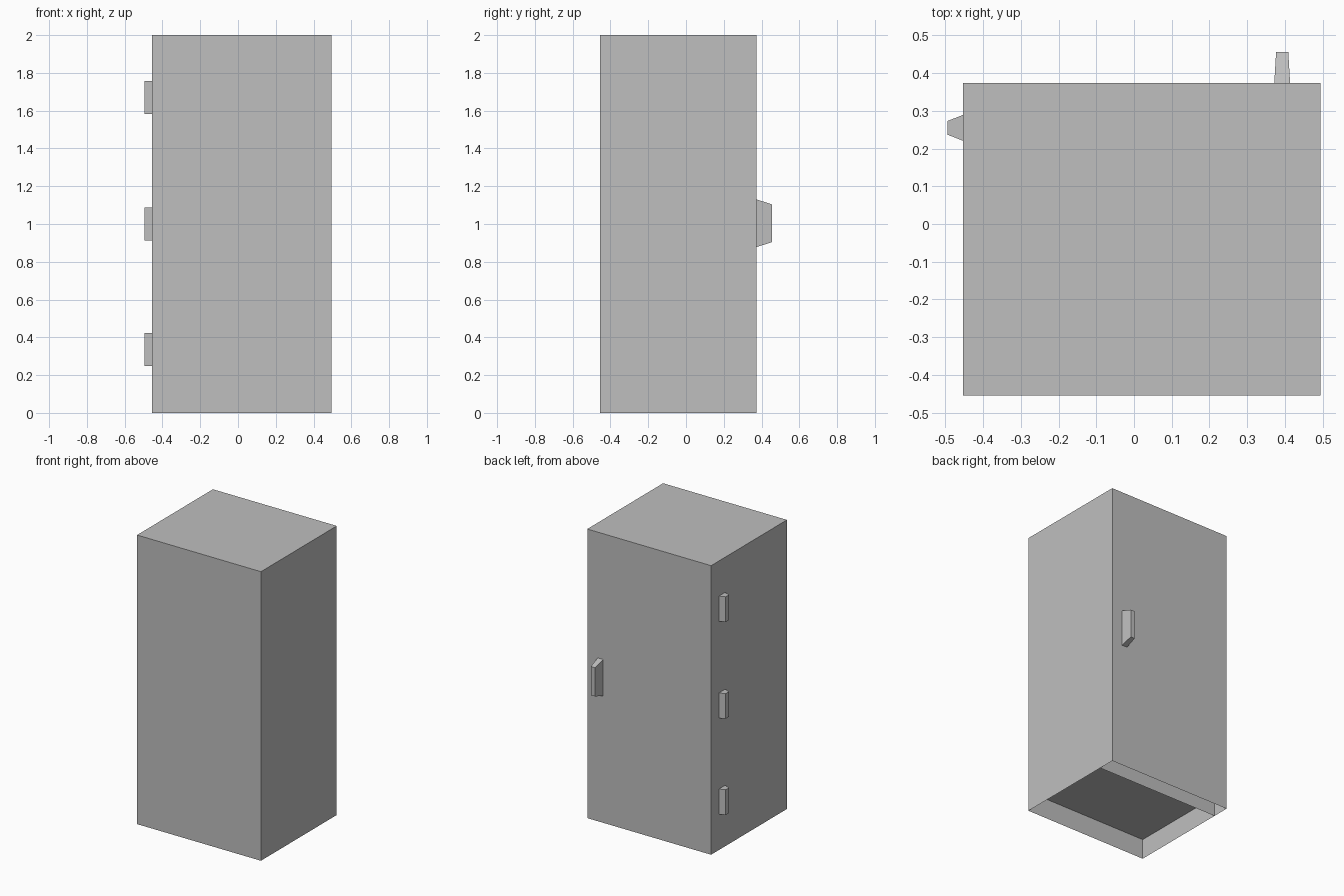
import bpy, bmesh
from mathutils import Vector

default = bpy.data.objects.get("Cube")
if default:
    bpy.data.objects.remove(default, do_unlink=True)

grey = bpy.data.materials.new("light_grey")
grey.use_nodes = True
colour = (0.52, 0.52, 0.52, 1)
grey.diffuse_color = colour
grey.node_tree.nodes["Principled BSDF"].inputs["Base Color"].default_value = colour

LEFT, RIGHT = 0.494, -0.454
FRONT, JOINT, BACK = -0.455, 0.255, 0.374
HEIGHT, FLOOR = 2.0, 0.14


def finish(name, bm):
    mesh = bpy.data.meshes.new(name)
    bm.to_mesh(mesh)
    bm.free()
    mesh.materials.append(grey)
    obj = bpy.data.objects.new(name, mesh)
    bpy.context.collection.objects.link(obj)
    return obj


def box(low, high, open_sides=(), taper_axis=None, outward=1, tip=(1, 1, 1)):
    """Box between two corners; open sides are removed, the outer end can taper."""
    low, high = Vector(low), Vector(high)
    centre, size = (low + high) / 2, high - low
    bm = bmesh.new()
    bmesh.ops.create_cube(bm, size=1)
    bm.normal_update()
    gone = [f for f in bm.faces if any(f.normal.dot(Vector(d)) > 0.9 for d in open_sides)]
    bmesh.ops.delete(bm, geom=gone, context='FACES')
    for v in bm.verts:
        scale = Vector((1, 1, 1))
        if taper_axis is not None and v.co[taper_axis] * outward > 0:
            scale = Vector(tip)
        v.co = Vector([centre[i] + v.co[i] * size[i] * scale[i] for i in range(3)])
    return bm


# Cabinet shell, open underneath and towards the door
finish("cabinet_body", box((RIGHT, FRONT, 0), (LEFT, JOINT, HEIGHT),
                           open_sides=[(0, 0, -1), (0, 1, 0)]))

# Raised floor inside the shell
bm = bmesh.new()
corners = [(RIGHT, FRONT), (RIGHT, JOINT), (LEFT, JOINT), (LEFT, FRONT)]
bm.faces.new([bm.verts.new((x, y, FLOOR)) for x, y in corners])
finish("cabinet_floor", bm)

# Hollow door, open underneath
finish("door", box((RIGHT, JOINT, 0), (LEFT, BACK, HEIGHT), open_sides=[(0, 0, -1)]))

# Hinges over the joint, narrowing outwards
for name, z in (("lower", 0.335), ("middle", 1.0), ("upper", 1.67)):
    finish(name + "_hinge", box((-0.495, 0.221, z - 0.087), (RIGHT, 0.289, z + 0.087),
                                open_sides=[(1, 0, 0)], taper_axis=0, outward=-1,
                                tip=(1, 0.53, 1)))

# Door handle, narrowing outwards
finish("door_handle", box((0.372, BACK, 0.878), (0.414, 0.456, 1.13),
                          open_sides=[(0, -1, 0)], taper_axis=1, tip=(0.77, 1, 0.79)))
